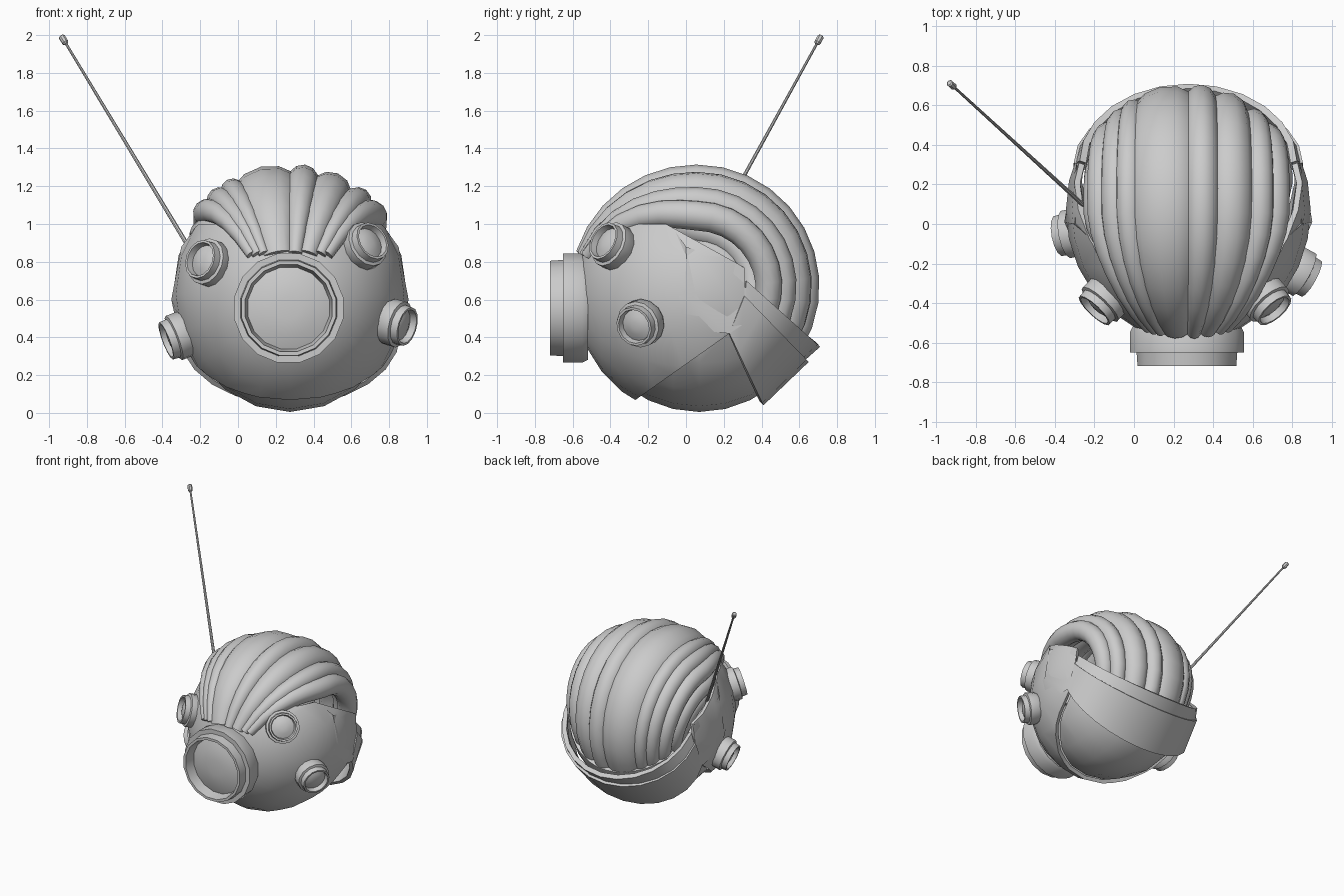
import bpy, bmesh, math
from mathutils import Vector, Matrix

if "Cube" in bpy.data.objects:
    bpy.data.objects.remove(bpy.data.objects["Cube"])

C = Vector((0.275, 0.07, 0.63))          # centre of the head


def finish(bm, name, angle=35, thick=0):
    bmesh.ops.recalc_face_normals(bm, faces=bm.faces)
    me = bpy.data.meshes.new(name)
    bm.to_mesh(me)
    bm.free()
    ob = bpy.data.objects.new(name, me)
    bpy.context.collection.objects.link(ob)
    bpy.ops.object.select_all(action='DESELECT')
    ob.select_set(True)
    bpy.context.view_layer.objects.active = ob
    if thick:
        m = ob.modifiers.new("Solidify", 'SOLIDIFY')
        m.thickness = thick
        m.offset = -1
        bpy.ops.object.modifier_apply(modifier=m.name)
    bpy.ops.object.shade_smooth_by_angle(angle=math.radians(angle))
    return ob


def loft(rings, name, closed=True, caps=True, angle=35, thick=0):
    bm = bmesh.new()
    vs = [[bm.verts.new(p) for p in r] for r in rings]
    n = len(rings[0])
    for a, b in zip(vs, vs[1:]):
        for i in range(n if closed else n - 1):
            j = (i + 1) % n
            bm.faces.new((a[i], a[j], b[j], b[i]))
    if caps:
        bm.faces.new(vs[0])
        bm.faces.new(vs[-1])
    return finish(bm, name, angle, thick)


def turned(profile, origin, axis, sides, name):
    # revolve (radius, distance) pairs around an axis
    q = Vector(axis).to_track_quat('Z', 'Y')
    rings = []
    for r, h in profile:
        rings.append([Vector(origin) + q @ Vector((r * math.cos(a), r * math.sin(a), h))
                      for a in (2 * math.pi * (i + 0.5) / sides for i in range(sides))])
    return loft(rings, name)


def shell(name, scale, cuts, thick):
    # sphere trimmed by planes given as (y, z) point and outward (y, z) normal
    bm = bmesh.new()
    bmesh.ops.create_uvsphere(bm, u_segments=20, v_segments=14, radius=1)
    bmesh.ops.transform(bm, verts=bm.verts, matrix=Matrix.Translation(C)
                        @ Matrix.Diagonal((*scale, 1)) @ Matrix.Rotation(math.pi / 2, 4, 'X'))
    for (y, z), (ny, nz) in cuts:
        bmesh.ops.bisect_plane(bm, geom=bm.verts[:] + bm.edges[:] + bm.faces[:],
                               plane_co=(0, y, z), plane_no=(0, ny, nz), clear_outer=True)
    return finish(bm, name, 35, thick)


# front mask and rear cup
shell("face_mask", (0.62, 0.66, 0.66),
      [((-0.28, 0.06), (0.36, -0.51)), ((0.31, 0.5), (1, 0)), ((-0.07, 0.98), (0.21, 0.38)),
       ((0, 1.0), (0, 1))], 0.03)
shell("rear_cup", (0.585, 0.62, 0.625),
      [((0.31, 0.66), (0.66, 0.75)), ((-0.29, 0.06), (-0.36, 0.51))], 0.03)


# bands wrapping round the back of the cup: each edge is a slanted half ellipse
def edge(w, side, back):
    pts = []
    for i in range(13):
        a = math.pi * i / 12
        s = math.sin(a)
        pts.append((C.x + w * math.cos(a), side[0] + (back[0] - side[0]) * s,
                    side[1] + (back[1] - side[1]) * s))
    return pts


loft([edge(0.58, (0.31, 0.62), (0.65, 0.27)), edge(0.585, (0.23, 0.42), (0.41, 0.04))],
     "rear_band", closed=False, caps=False, thick=0.03)
loft([edge(0.55, (0.32, 0.70), (0.71, 0.35)), edge(0.57, (0.31, 0.60), (0.62, 0.27))],
     "rear_lip", closed=False, caps=False, thick=0.035)

# faceted side plates, mirrored
outline = [(-0.07, 0.98, 0.50), (0.0, 0.88, 0.575), (0.31, 0.77, 0.565), (0.32, 0.48, 0.565),
           (0.23, 0.42, 0.59), (-0.06, 0.45, 0.56), (-0.12, 0.65, 0.57)]
for name, s in (("right_plate", 1), ("left_plate", -1)):
    bm = bmesh.new()
    tip = bm.verts.new((C.x + s * 0.628, 0.01, 0.60))
    inner = bm.verts.new((C.x + s * 0.52, 0.05, 0.60))
    vs = [bm.verts.new((C.x + s * d, y, z)) for y, z, d in outline]
    for a, b in zip(vs, vs[1:] + vs[:1]):
        bm.faces.new((tip, a, b))
        bm.faces.new((inner, b, a))
    finish(bm, name, 35)

# puffy lobes over the top: sideways offset, half width, thickness, radius reduction
H = Vector((0.27, 0.055, 0.65))
lobes = [(-0.50, 0.06, 0.05, 0.21), (-0.51, 0.07, 0.06, 0.10), (-0.49, 0.07, 0.07, 0),
         (-0.41, 0.075, 0.08, 0), (-0.33, 0.07, 0.08, 0), (-0.15, 0.19, 0.14, 0),
         (0.085, 0.09, 0.10, 0), (0.26, 0.12, 0.12, 0), (0.41, 0.08, 0.09, 0), (0.50, 0.08, 0.08, 0)]
STEPS = 16
for k, (off, hw, hr, drop) in enumerate(lobes):
    path = []
    for i in range(STEPS + 1):
        t = i / STEPS
        grow = math.sin(min(t / 0.4, 1) * math.pi / 2)
        end = max(0, (t - 0.45) / 0.55) ** 2
        x = off * (0.42 + 0.58 * grow - 0.22 * end)
        lift = hr * (0.45 + 0.55 * grow - 0.2 * end)
        r = math.sqrt(0.67 ** 2 - (off * (0.42 + 0.58 * grow)) ** 2) - drop - 0.03 * end
        th = math.radians(18 + 192 * t)
        d = Vector((x, -r * math.cos(th), r * math.sin(th)))
        path.append((H + d * (1 - lift / 0.67), d.normalized(),
                     hw * (0.42 + 0.58 * grow - 0.22 * end), lift))
    rings = []
    for i, (p, nrm, w, h) in enumerate(path):
        tan = path[min(i + 1, STEPS)][0] - path[max(i - 1, 0)][0]
        side = tan.cross(nrm).normalized()
        rings.append([p + side * w * math.cos(a) + nrm * h * math.sin(a)
                      for a in (2 * math.pi * j / 12 for j in range(12))])
    loft(rings, f"top_lobe_{k + 1}", angle=50)

# large snout port with recessed lens
turned([(0.28, -0.03), (0.295, 0), (0.295, 0.10), (0.26, 0.10), (0.255, 0.17), (0.235, 0.17),
        (0.22, 0.09), (0.15, 0.115), (0.06, 0.125)], (0.268, -0.55, 0.555), (0, -1, 0), 16, "snout_port")

# four small eye ports
eyes = {"right_upper_eye": (0.68, -0.40, 0.89), "right_lower_eye": (0.85, -0.25, 0.47),
        "left_upper_eye": (-0.165, -0.40, 0.80), "left_lower_eye": (-0.33, -0.05, 0.40)}
for name, pos in eyes.items():
    axis = (Vector(pos) - C).normalized()
    turned([(0.11, -0.08), (0.125, -0.05), (0.125, 0.01), (0.108, 0.015), (0.105, 0.055), (0.092, 0.055),
            (0.085, 0.02), (0.05, 0.035), (0.02, 0.04)], pos, axis, 14, name)

# antenna with a small tip
base, top = Vector((-0.25, 0.09, 0.86)), Vector((-0.935, 0.715, 1.995))
run = top - base
L = run.length
turned([(0.012, 0), (0.007, L - 0.05)], base, run, 8, "antenna_rod")
turned([(0.010, L - 0.055), (0.018, L - 0.045), (0.018, L - 0.005), (0.012, L)], base, run, 8, "antenna_tip")
